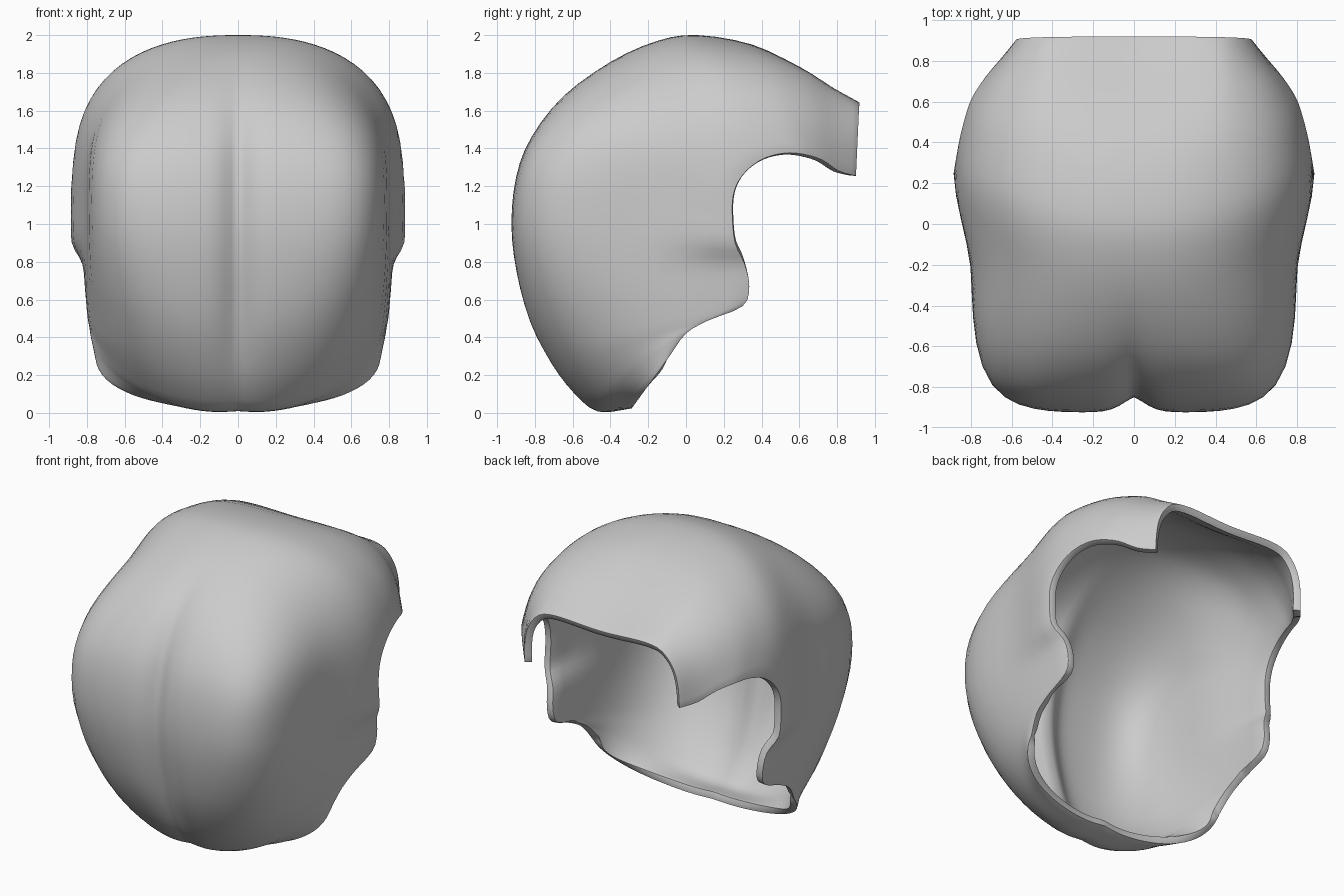
import bpy, bmesh, math

if "Cube" in bpy.data.objects:
    bpy.data.objects.remove(bpy.data.objects["Cube"])

# Each station: midline y, z | rim x, y, z | squareness of the cross-section
STATIONS = [
    (-.29, .02, .755, -.08, .31, 2.3),
    (-.47, .00, .78, .00, .42, 2.2),
    (-.60, .10, .79, .12, .49, 2.4),
    (-.72, .26, .80, .30, .565, 2.8),
    (-.83, .48, .81, .335, .67, 3.4),
    (-.90, .75, .825, .31, .79, 4.4),
    (-.925, 1.0, .88, .26, .90, 5.2),
    (-.90, 1.25, .885, .245, 1.05, 5.4),
    (-.82, 1.46, .885, .25, 1.15, 4.6),
    (-.65, 1.68, .88, .28, 1.23, 3.3),
    (-.40, 1.86, .87, .34, 1.30, 2.6),
    (-.15, 1.97, .855, .42, 1.35, 2.4),
    (.06, 2.0, .83, .52, 1.375, 2.4),
    (.35, 1.95, .795, .62, 1.37, 2.5),
    (.60, 1.83, .73, .72, 1.34, 2.7),
    (.78, 1.71, .655, .81, 1.28, 2.9),
    (.92, 1.63, .58, .90, 1.255, 3.2),
]
STEPS, COLS = 3, 22


def smooth(t):
    t = max(0.0, min(1.0, t))
    return t * t * (3 - 2 * t)


def catmull(a, b, c, d, t):
    return .5 * (2*b + (c - a)*t + (2*a - 5*b + 4*c - d)*t*t + (3*b - a - 3*c + d)*t**3)


def resample(rows, steps):
    out, last = [], len(rows) - 1
    for i in range(last):
        q = [rows[max(0, min(last, i + k))] for k in (-1, 0, 1, 2)]
        for s in range(steps):
            out.append([catmull(*v, s / steps) for v in zip(*q)])
    return out + [list(rows[-1])]


def section_point(row, s):
    """Point at s (0 midline .. 1 rim) on the rounded section of one station."""
    py, pz, rx, ry, rz, n = row
    a = math.pi / 2 * (.6 * s + .4 * s * s)
    sn, cs = math.sin(a), max(0.0, math.cos(a))
    r = (sn ** n + cs ** n) ** (-1 / n)
    fx, u = r * sn, r * cs
    x = fx * rx
    # centre groove, strongest on the face and fading over the brow and chin
    groove = 0
    if py < 0:
        groove = .075 * smooth((1.95 - pz) / .75) * (.2 + .8 * smooth(pz / .6))
    length = math.hypot(py - ry, pz - rz)
    bend = .2 * smooth((.35 - pz) / .35) * smooth((-.29 - py) / .15) * u * (1 - u)
    u -= groove * math.exp(-(abs(x) / .09) ** 1.5) / length
    y, z = ry + u * (py - ry), rz + u * (pz - rz) + bend
    # sides narrow in front of the ear opening
    x = fx * (rx + (min(rx, .8) - rx) * smooth((.27 - y) / .55))
    # raised side ridges toward the back edge
    z += .065 * smooth((py - .2) / .7) * min(1, x / .45) ** 2 * max(0, u)
    return x, y, z


# Helmet shell: half lofted, then mirrored about the centre
bm = bmesh.new()
grid = []
for row in resample(STATIONS, STEPS):
    half = [section_point(row, j / COLS) for j in range(COLS + 1)]
    full = [(-x, y, z) for x, y, z in reversed(half[1:])] + half
    grid.append([bm.verts.new(p) for p in full])
for a, b in zip(grid, grid[1:]):
    for j in range(len(a) - 1):
        bm.faces.new((a[j], a[j + 1], b[j + 1], b[j]))
bm.normal_update()
front = min(bm.faces, key=lambda f: f.calc_center_median().y)
if front.normal.y > 0:
    bmesh.ops.reverse_faces(bm, faces=bm.faces[:])
mesh = bpy.data.meshes.new("helmet_shell")
bm.to_mesh(mesh)
bm.free()
shell = bpy.data.objects.new("helmet_shell", mesh)
bpy.context.collection.objects.link(shell)

# Wall thickness and softened rim
solid = shell.modifiers.new("thickness", 'SOLIDIFY')
solid.thickness = .045
solid.offset = -1
bevel = shell.modifiers.new("rim", 'BEVEL')
bevel.width = .012
bevel.segments = 2
bevel.limit_method = 'ANGLE'
bevel.angle_limit = math.radians(60)

bpy.context.view_layer.objects.active = shell
shell.select_set(True)
bpy.ops.object.shade_smooth_by_angle(angle=math.radians(60))
